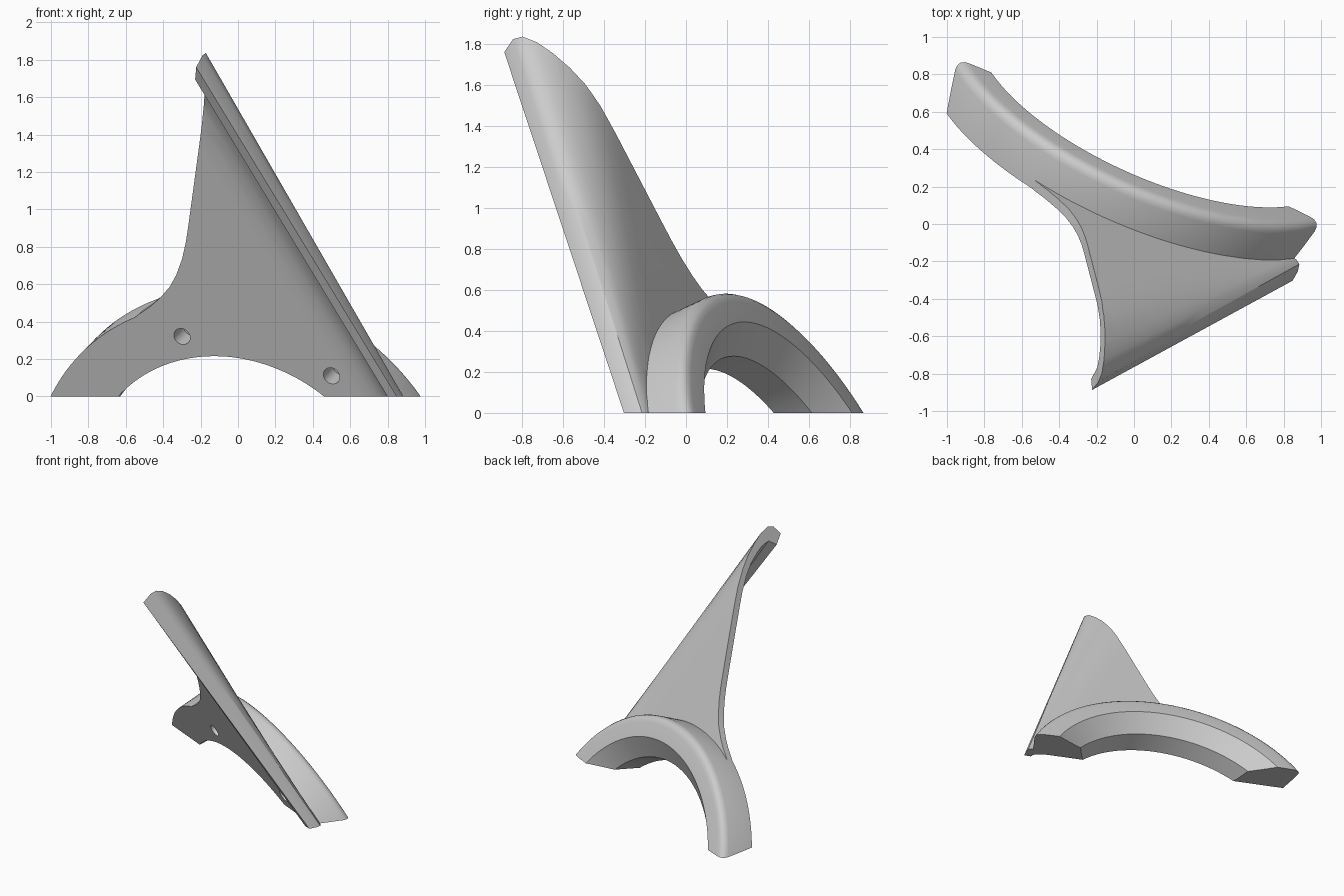
import bpy, bmesh, math
from mathutils import Vector

cube = bpy.data.objects.get("Cube")
if cube:
    bpy.data.objects.remove(cube, do_unlink=True)

# Tilted working plane: u runs along the ground, v up the plate, w to the back
ORIGIN = Vector((0, 0.14, 0))
W = Vector((0.45, 1, 0.46)).normalized()
U = Vector((1, -0.45, 0)).normalized()
V = U.cross(W)
if V.z < 0:
    V.negate()
CU, CV = -0.099, -0.664          # ring centre on the plane


def place(u, v, w):
    return ORIGIN + U * u + V * v + W * w


def polar(r, a):
    return CU + r * math.cos(a), CV + r * math.sin(a)


def loft(name, sections):
    """Solid through closed sections of equal point count, capped at both ends."""
    bm = bmesh.new()
    rings = [[bm.verts.new(p) for p in s] for s in sections]
    n = len(rings[0])
    for a, b in zip(rings, rings[1:]):
        for i in range(n):
            j = (i + 1) % n
            bm.faces.new((a[i], a[j], b[j], b[i]))
    bm.faces.new(rings[0])
    bm.faces.new(rings[-1])
    bmesh.ops.recalc_face_normals(bm, faces=bm.faces)
    mesh = bpy.data.meshes.new(name)
    bm.to_mesh(mesh)
    bm.free()
    obj = bpy.data.objects.new(name, mesh)
    bpy.context.collection.objects.link(obj)
    return obj


def combine(obj, other, operation):
    """Apply a boolean, then remove the other object."""
    mod = obj.modifiers.new("combine", "BOOLEAN")
    mod.operation, mod.solver, mod.object = operation, "EXACT", other
    deps = bpy.context.evaluated_depsgraph_get()
    deps.update()
    mesh = bpy.data.meshes.new_from_object(obj.evaluated_get(deps))
    obj.modifiers.clear()
    obj.data = mesh
    bpy.data.objects.remove(other, do_unlink=True)


# Arched ring: chamfered section swept round the centre
SECTION = [(0.897, 0), (1.2, 0), (1.2, 0.215), (1.195, 0.238), (1.183, 0.256),
           (1.165, 0.267), (1.14, 0.271), (1.03, 0.275), (0.897, 0.16)]
STEPS = 80
ring = loft("arched_ring", [
    [place(*polar(r, math.radians(-5 + 190 * k / STEPS)), w) for r, w in SECTION]
    for k in range(STEPS + 1)])

# Fin: flat plate whose right edge curls forward, more strongly at the tip
TOP = [(-0.7, 0.05), (0.6, 0.05), (0.70, 0.045), (0.79, 0.025), (0.86, -0.005),
       (0.925, -0.045), (0.98, -0.09), (1.015, -0.14), (1.02, -0.19), (0.995, -0.265),
       (0.94, -0.25), (0.95, -0.17), (0.925, -0.125), (0.885, -0.085),
       (0.83, -0.045), (0.76, -0.015), (0.68, -0.002), (0.6, 0), (-0.7, 0)]
LOW = [(-0.7, 0.05), (0.6, 0.05), (0.68, 0.052), (0.74, 0.054), (0.78, 0.055),
       (0.815, 0.055), (0.845, 0.05), (0.87, 0.035), (0.883, 0), (0.886, -0.05),
       (0.836, -0.05), (0.825, -0.03), (0.81, -0.018), (0.79, -0.01),
       (0.76, -0.004), (0.72, 0), (0.66, 0), (0.6, 0), (-0.7, 0)]


def fin_section(t):
    q = 0.37 - 2.12 * t          # distance along the curled edge
    pts = []
    for (s0, w0), (s1, w1) in zip(LOW, TOP):
        s, w = s0 + (s1 - s0) * t, w0 + (w1 - w0) * t
        pts.append(place(0.919 * s + 0.394 * q, 0.394 * s - 0.919 * q, w))
    return pts


fin = loft("fin", [fin_section(-0.25 + 1.5 * k / 12) for k in range(13)])

# Trim the fin to its swept outline
outline = [(-0.55, 0.44), (-0.5, 0.475), (-0.43, 0.517), (-0.362, 0.567), (-0.29, 0.635),
           (-0.239, 0.705), (-0.19, 0.795), (-0.152, 0.889), (-0.122, 0.98),
           (0.096, 1.681), (0.31, 2.28), (1.8, 2.3), (1.8, -0.35)]
outline += [polar(1.05, math.radians(a)) for a in range(20, 116, 5)]
trim = loft("fin_trim", [[place(u, v, w) for u, v in outline] for w in (-0.6, 0.4)])
combine(fin, trim, "INTERSECT")
combine(ring, fin, "UNION")

# Blind screw holes in the front face
for u, v in ((-0.268, 0.347), (0.569, 0.119)):
    circle = [(u + 0.047 * math.cos(k * math.tau / 24), v + 0.047 * math.sin(k * math.tau / 24))
              for k in range(24)]
    hole = loft("screw_hole", [[place(a, b, w) for a, b in circle] for w in (-0.1, 0.13)])
    combine(ring, hole, "DIFFERENCE")

# Flat base
base = loft("base_cut", [[Vector((x, y, z)) for x, y in ((-3, -3), (3, -3), (3, 3), (-3, 3))]
                         for z in (-3, 0)])
combine(ring, base, "DIFFERENCE")

# Finish
ring.name = "ring_with_curled_fin"
grey = bpy.data.materials.new("plain_grey")
grey.use_nodes = True
colour = (0.6, 0.6, 0.6, 1)
grey.diffuse_color = colour
grey.node_tree.nodes["Principled BSDF"].inputs["Base Color"].default_value = colour
ring.data.materials.clear()
ring.data.materials.append(grey)
bpy.ops.object.select_all(action="DESELECT")
ring.select_set(True)
bpy.context.view_layer.objects.active = ring
bpy.ops.object.shade_smooth_by_angle(angle=math.radians(30))
